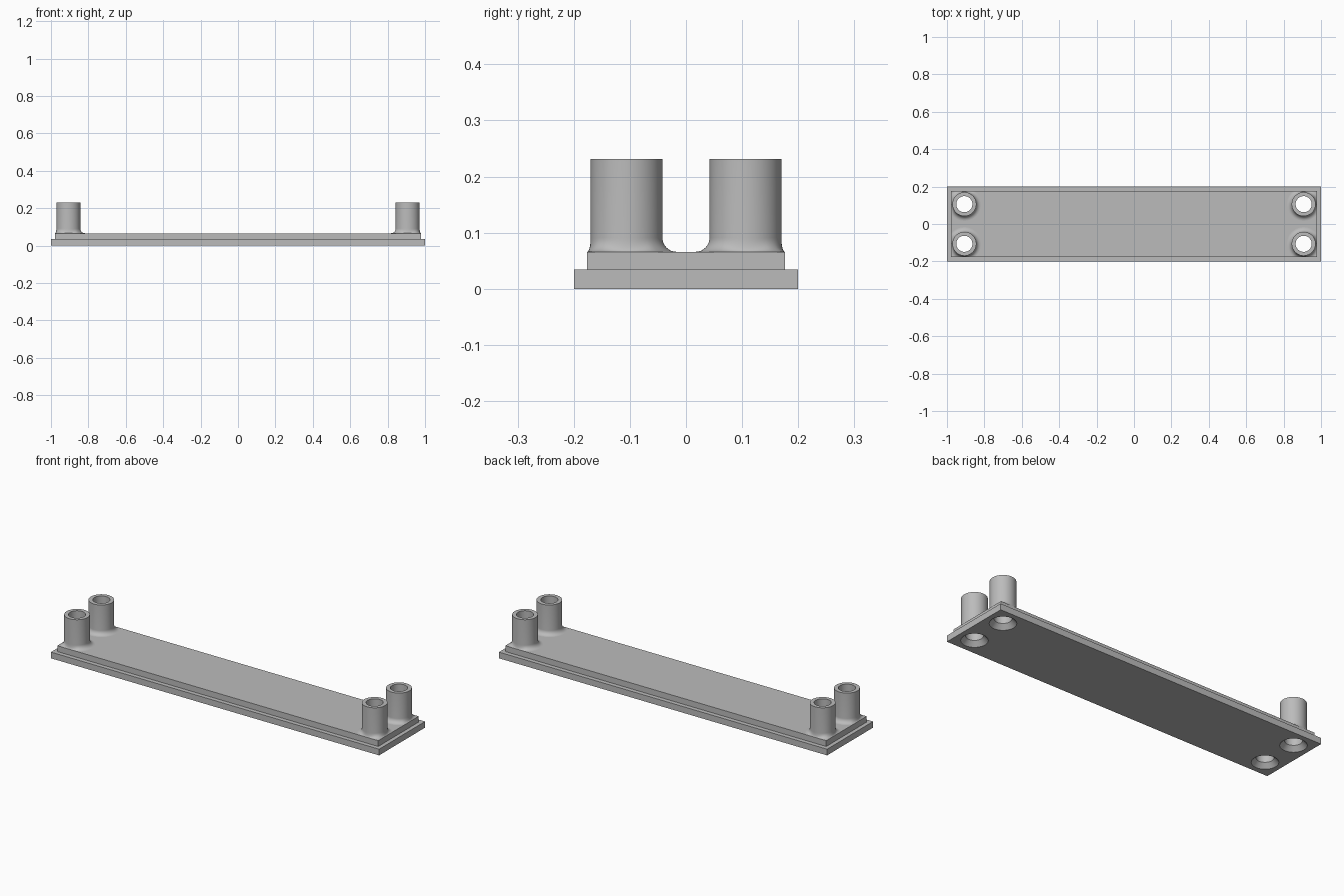
import bpy, bmesh
from math import sin, cos, pi, radians, sqrt

old = bpy.data.objects.get("Cube")
if old:
    bpy.data.objects.remove(old, do_unlink=True)

SEG = 64
STEP_X, STEP_Y = 0.978, 0.176           # half size of raised step
STEP_Z, TOP_Z, POST_Z = 0.034, 0.066, 0.231
POST_X, POST_Y, POST_R, BORE_R = 0.907, 0.106, 0.064, 0.043
FILLET = 0.025

grey = bpy.data.materials.new("plain grey")
grey.use_nodes = True
grey.diffuse_color = (0.5, 0.5, 0.5, 1)
grey.node_tree.nodes["Principled BSDF"].inputs["Base Color"].default_value = (0.5, 0.5, 0.5, 1)


def finish(bm, name):
    mesh = bpy.data.meshes.new(name)
    bmesh.ops.recalc_face_normals(bm, faces=bm.faces[:])
    bm.to_mesh(mesh)
    bm.free()
    mesh.materials.append(grey)
    obj = bpy.data.objects.new(name, mesh)
    bpy.context.collection.objects.link(obj)
    return obj


def loft(bm, rings, caps=False):
    """Join rings of points with quads, optionally capping both ends."""
    loops = [[bm.verts.new(p) for p in ring] for ring in rings]
    n = len(loops[0])
    for a, b in zip(loops, loops[1:]):
        for i in range(n):
            j = (i + 1) % n
            bm.faces.new((a[i], a[j], b[j], b[i]))
    if caps:
        bm.faces.new(loops[0])
        bm.faces.new(loops[-1])


def rect(x, y, z):
    return [(-x, -y, z), (x, -y, z), (x, y, z), (-x, y, z)]


def circle(cx, cy, r, z):
    angles = [2 * pi * i / SEG for i in range(SEG)]
    return [(cx + r * cos(a), cy + r * sin(a), z) for a in angles]


def flare_ring(cx, cy, t):
    """Ring of the post's foot fillet, narrowed where the step edge is close."""
    ring = []
    for i in range(SEG):
        c, s = cos(2 * pi * i / SEG), sin(2 * pi * i / SEG)
        reach = min((STEP_X - abs(cx)) / max(c * (1 if cx > 0 else -1), 1e-6),
                    (STEP_Y - abs(cy)) / max(s * (1 if cy > 0 else -1), 1e-6))
        r = POST_R + min(FILLET, reach - POST_R) * (1 - sin(t))
        ring.append((cx + r * c, cy + r * s, TOP_Z + FILLET * (1 - cos(t))))
    return ring


# Stepped plate
bm = bmesh.new()
loft(bm, [rect(1, 0.2, 0), rect(1, 0.2, STEP_Z), rect(STEP_X, STEP_Y, STEP_Z),
          rect(STEP_X, STEP_Y, TOP_Z)], caps=True)
plate = finish(bm, "stepped_plate")

# Countersunk screw hole cutters
bm = bmesh.new()
spots = [(sx * POST_X, sy * POST_Y) for sx in (-1, 1) for sy in (-1, 1)]
for x, y in spots:
    loft(bm, [circle(x, y, 0.066, -0.02), circle(x, y, 0.066, 0),
              circle(x, y, BORE_R, 0.025), circle(x, y, BORE_R, 0.1)], caps=True)
cutter = finish(bm, "hole_cutter")
cutter.hide_render = True
cutter.hide_set(True)
cut = plate.modifiers.new("screw holes", 'BOOLEAN')
cut.operation, cut.solver, cut.object = 'DIFFERENCE', 'EXACT', cutter
bpy.context.view_layer.update()
bpy.context.view_layer.objects.active = plate
bpy.ops.object.modifier_apply(modifier=cut.name)
bpy.data.objects.remove(cutter, do_unlink=True)

# Hollow posts with flared feet
parts = [plate]
for (x, y), name in zip(spots, ("front_right", "back_right", "front_left", "back_left")):
    bm = bmesh.new()
    rings = [flare_ring(x, y, pi / 2 * k / 8) for k in range(9)]
    rings += [circle(x, y, POST_R, POST_Z), circle(x, y, BORE_R, POST_Z),
              circle(x, y, BORE_R, TOP_Z)]
    loft(bm, rings)
    parts.append(finish(bm, name + "_post"))

# Smooth round walls, keep hard edges
bpy.ops.object.select_all(action='DESELECT')
for obj in parts:
    obj.select_set(True)
bpy.context.view_layer.objects.active = plate
bpy.ops.object.shade_smooth_by_angle(angle=radians(30))
